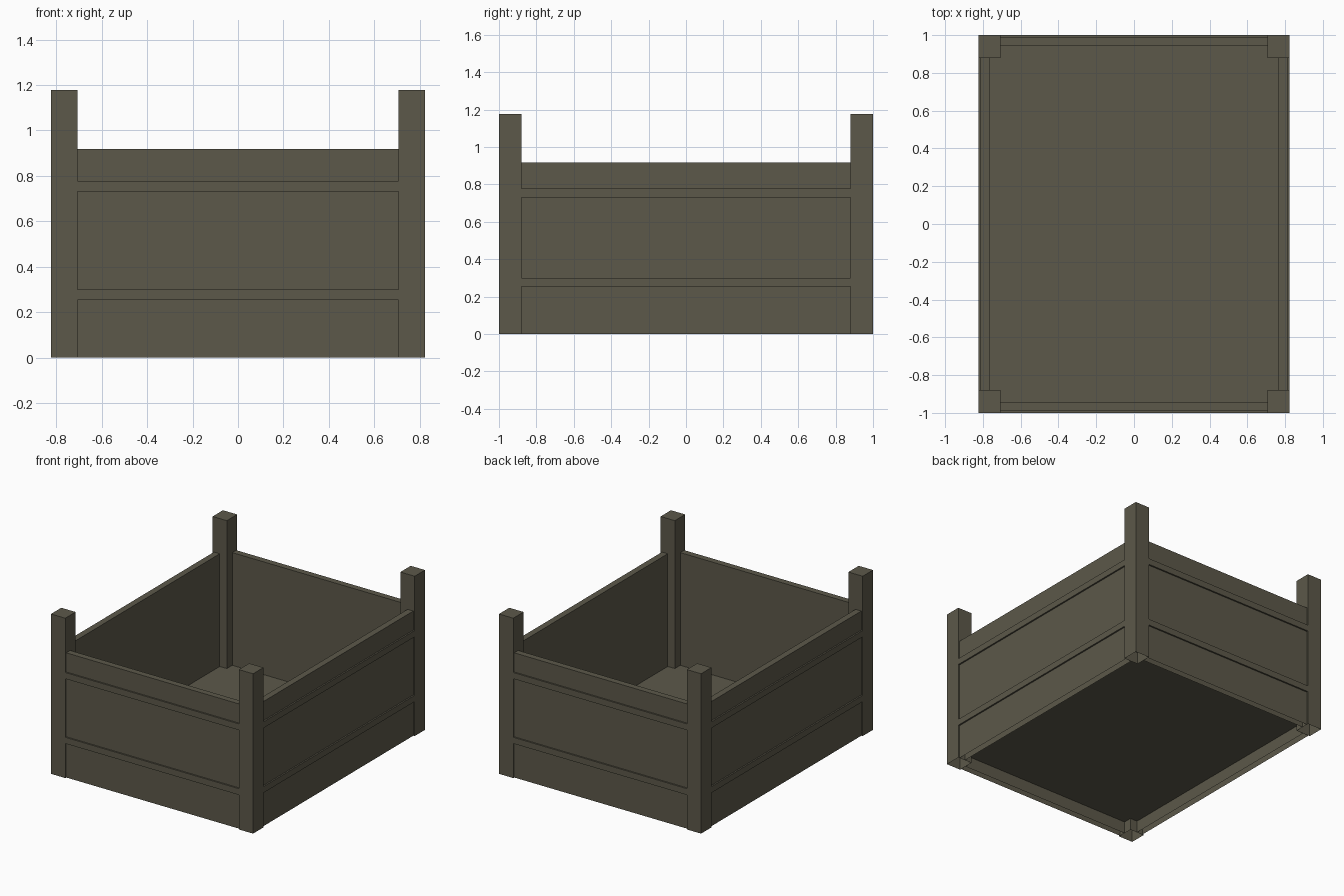
import bpy
import bmesh
from mathutils import Vector

if "Cube" in bpy.data.objects:
    bpy.data.objects.remove(bpy.data.objects["Cube"])

wood = bpy.data.materials.new("dark olive wood")
wood.diffuse_color = (0.107, 0.099, 0.068, 1)
wood.use_nodes = True
wood.node_tree.nodes["Principled BSDF"].inputs["Base Color"].default_value = wood.diffuse_color


def box(name, x, y, z, open_sides):
    """Axis-aligned box from (min, max) ranges, without the faces pointing to open_sides."""
    bm = bmesh.new()
    bmesh.ops.create_cube(bm, size=1)
    for v in bm.verts:
        v.co = [r[0] if c < 0 else r[1] for c, r in zip(v.co, (x, y, z))]
    bm.normal_update()
    gone = [f for f in bm.faces if any(f.normal.dot(Vector(d)) > 0.9 for d in open_sides)]
    bmesh.ops.delete(bm, geom=gone, context='FACES')
    me = bpy.data.meshes.new(name)
    bm.to_mesh(me)
    bm.free()
    me.materials.append(wood)
    bpy.context.collection.objects.link(bpy.data.objects.new(name, me))


def span(sign, inner, outer):
    return tuple(sorted((sign * inner, sign * outer)))


DOWN, X_ENDS, Y_ENDS = (0, 0, -1), [(1, 0, 0), (-1, 0, 0)], [(0, 1, 0), (0, -1, 0)]
HX, HY = 0.823, 1.0         # outer half sizes
PX, PY = 0.707, 0.88        # inner edges of the posts
WX, WY = 0.765, 0.943       # inner faces of the walls
RECESS = 0.011              # wall surface sits behind the posts and rails
TOP = 0.918
RAILS = {"lower_rail": (0.254, 0.30), "upper_rail": (0.731, 0.777)}

# Corner posts, hollow and open underneath
for sx in (-1, 1):
    for sy in (-1, 1):
        box("corner_post", span(sx, PX, HX), span(sy, PY, HY), (0, 1.177), [DOWN])

# Hollow walls, open underneath, with rails flush with the posts
for s, fb, lr in ((-1, "front", "left"), (1, "back", "right")):
    box(fb + "_wall", (-PX, PX), span(s, WY, HY - RECESS), (0, TOP), X_ENDS + [DOWN])
    box(lr + "_wall", span(s, WX, HX - RECESS), (-PY, PY), (0, TOP), Y_ENDS + [DOWN])
    for name, z in RAILS.items():
        box(fb + "_" + name, (-PX, PX), span(s, HY - RECESS, HY), z, X_ENDS + [(0, -s, 0)])
        box(lr + "_" + name, span(s, HX - RECESS, HX), (-PY, PY), z, Y_ENDS + [(-s, 0, 0)])

# Floor: a single sheet raised above the ground
box("floor", (-WX, WX), (-WY, WY), (0.05, 0.088), X_ENDS + Y_ENDS + [DOWN])
